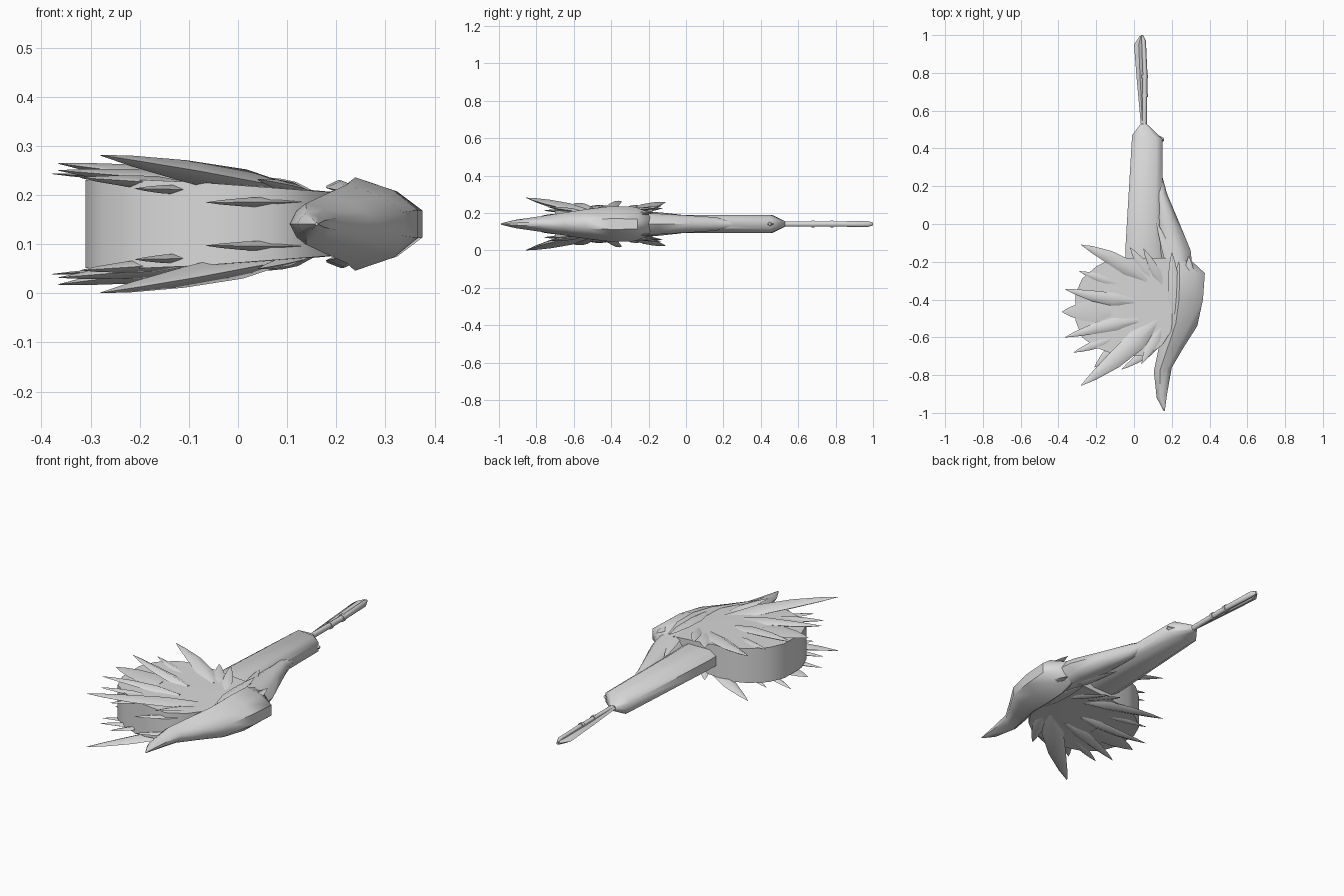
import bpy, bmesh, math
from mathutils import Vector

ZC = 0.141  # mid-plane of the weapon
grey = bpy.data.materials.new("light grey")
grey.diffuse_color = (0.7, 0.7, 0.7, 1)

ROUND = [(0, 0), (0.15, 0.7), (0.35, 1), (0.65, 1), (0.85, 0.7), (1, 0),
         (0.85, -0.7), (0.65, -1), (0.35, -1), (0.15, -0.7)]
GRIP = [(0, 0.5), (0.2, 1), (0.8, 1), (1, 0.5),
        (1, -0.5), (0.8, -1), (0.2, -1), (0, -0.5)]
BLADE = [(0, 0), (0.15, 0.65), (0.35, 1), (0.75, 0.72), (1, 0.3),
         (1, -0.3), (0.75, -0.72), (0.35, -1), (0.15, -0.65)]
DIAMOND = [(0, 0), (0.45, 1), (1, 0), (0.55, -1)]


def loft(name, profile, stations, angle=50):
    """Skin rings; station = left xy, right xy, centre z, half height."""
    bm = bmesh.new()
    rings = []
    for lx, ly, rx, ry, z, h in stations:
        rings.append([bm.verts.new((lx + (rx - lx) * t, ly + (ry - ly) * t, z + h * s))
                      for t, s in profile])
    n = len(profile)
    for a, b in zip(rings, rings[1:]):
        for i in range(n):
            j = (i + 1) % n
            bm.faces.new((a[i], a[j], b[j], b[i]))
    bm.faces.new(rings[0])
    bm.faces.new(rings[-1])
    finish(name, bm, angle)


def finish(name, bm, angle):
    bmesh.ops.recalc_face_normals(bm, faces=bm.faces)
    me = bpy.data.meshes.new(name)
    bm.to_mesh(me)
    bm.free()
    ob = bpy.data.objects.new(name, me)
    bpy.context.collection.objects.link(ob)
    me.materials.append(grey)
    bpy.ops.object.select_all(action='DESELECT')
    ob.select_set(True)
    bpy.context.view_layer.objects.active = ob
    bpy.ops.object.shade_smooth_by_angle(angle=math.radians(angle))


def spike(name, root, tip, width, height, bend=0.0):
    """Curved thorn on the upper side, mirrored to the lower side."""
    a, b = Vector(root), Vector(tip)
    side = Vector((-(b - a).y, (b - a).x, 0)).normalized()
    stations = []
    for t, k in ((0, 0.45), (0.3, 1), (0.6, 0.8), (0.85, 0.4), (1, 0.03)):
        c = a.lerp(b, t) + side * bend * math.sin(math.pi * t)
        l, r = c + side * width * k / 2, c - side * width * k / 2
        stations.append((l.x, l.y, r.x, r.y, c.z, height * k / 2))
    for suffix, flip in (("upper", False), ("lower", True)):
        st = [s[:4] + (2 * ZC - s[4], s[5]) if flip else s for s in stations]
        loft(f"{name}_{suffix}", DIAMOND, st, 70)


# hammer head: rounded plan outline, thinner toward the blade
plan = [(-0.31, -0.37), (-0.275, -0.29), (-0.20, -0.225), (-0.12, -0.185),
        (0.06, -0.18), (0.20, -0.18), (0.24, -0.35), (0.24, -0.50), (0.15, -0.64),
        (0.07, -0.70), (-0.08, -0.70), (-0.20, -0.655), (-0.275, -0.60), (-0.31, -0.51)]
bm = bmesh.new()
top, low = [], []
for x, y in plan:
    h = 0.09 - 0.026 * max(0, (x + 0.15) / 0.35)
    top.append(bm.verts.new((x, y, ZC + h)))
    low.append(bm.verts.new((x, y, ZC - h)))
for i in range(len(plan)):
    j = (i + 1) % len(plan)
    bm.faces.new((top[i], top[j], low[j], low[i]))
for ring, z in ((top, ZC + 0.086), (low, ZC - 0.086)):
    mid = bm.verts.new((-0.04, -0.44, z))
    for i in range(len(plan)):
        bm.faces.new((ring[i], ring[(i + 1) % len(plan)], mid))
finish("hammer_head", bm, 50)

# long beaked blade on the back of the head
loft("back_blade", BLADE, [
    (0.157, -0.99, 0.163, -0.99, ZC, 0.003),
    (0.12, -0.92, 0.175, -0.90, ZC, 0.022),
    (0.105, -0.78, 0.20, -0.76, ZC, 0.042),
    (0.13, -0.66, 0.265, -0.65, ZC, 0.060),
    (0.16, -0.52, 0.335, -0.54, ZC, 0.080),
    (0.17, -0.40, 0.365, -0.40, ZC, 0.095),
    (0.17, -0.28, 0.375, -0.26, ZC, 0.092),
    (0.20, -0.17, 0.31, -0.20, ZC, 0.055)])

# thick grip and the brace that sweeps back to the blade
loft("grip", GRIP, [
    (-0.045, -0.28, 0.15, -0.28, ZC, 0.050),
    (-0.045, -0.12, 0.15, -0.12, ZC, 0.049),
    (-0.01, 0.47, 0.15, 0.45, ZC, 0.047),
    (0.035, 0.53, 0.068, 0.53, ZC, 0.014)])
loft("brace", ROUND, [
    (0.11, 0.27, 0.145, 0.27, ZC, 0.012),
    (0.11, 0.16, 0.175, 0.16, ZC, 0.036),
    (0.11, 0.03, 0.23, 0.03, ZC, 0.045),
    (0.12, -0.14, 0.30, -0.14, ZC, 0.055),
    (0.15, -0.24, 0.31, -0.24, ZC, 0.065)])
loft("grip_stud", DIAMOND, [
    (0.13, 0.42, 0.13, 0.47, ZC, 0.022),
    (0.158, 0.44, 0.158, 0.455, ZC, 0.008)])

# thin rod with its flat fin and rings
loft("rod", ROUND, [
    (0.040, 0.51, 0.069, 0.51, ZC, 0.014),
    (0.045, 0.80, 0.071, 0.80, ZC, 0.014),
    (0.038, 0.97, 0.063, 0.97, ZC, 0.016),
    (0.038, 1.0, 0.048, 1.0, ZC, 0.008)])
loft("rod_fin", DIAMOND, [
    (0.036, 0.53, 0.055, 0.53, ZC, 0.008),
    (0.015, 0.76, 0.055, 0.76, ZC, 0.010),
    (0.0, 0.95, 0.055, 0.95, ZC, 0.016),
    (0.03, 0.995, 0.045, 0.995, ZC, 0.010)])
for i, y in enumerate((0.68, 0.78)):
    loft(f"rod_ring_{i + 1}", ROUND, [
        (0.038, y - 0.008, 0.075, y - 0.008, ZC, 0.018),
        (0.038, y + 0.008, 0.075, y + 0.008, ZC, 0.018)])

# thorns spreading over both flat sides of the head
spike("front_thorn", (0.13, -0.50, 0.200), (-0.28, -0.855, 0.281), 0.11, 0.055, 0.015)
spike("rear_thorn", (0.07, -0.30, 0.210), (-0.28, -0.11, 0.258), 0.085, 0.045, -0.015)
spike("left_rear_thorn", (0.0, -0.41, 0.220), (-0.365, -0.345, 0.264), 0.07, 0.04, 0.01)
spike("left_front_thorn", (0.02, -0.51, 0.218), (-0.365, -0.60, 0.25), 0.07, 0.04, -0.01)
spike("small_left_thorn", (-0.1, -0.60, 0.220), (-0.32, -0.68, 0.235), 0.05, 0.028)
spike("middle_thorn", (-0.12, -0.46, 0.228), (-0.38, -0.465, 0.243), 0.12, 0.014)
spike("small_rear_thorn", (-0.08, -0.32, 0.220), (-0.29, -0.25, 0.24), 0.045, 0.025)
spike("side_front_thorn", (0.13, -0.64, 0.186), (-0.065, -0.77, 0.185), 0.05, 0.022)
spike("inner_front_thorn", (0.14, -0.55, 0.205), (0.04, -0.74, 0.232), 0.06, 0.025)
spike("side_left_thorn", (-0.08, -0.62, 0.210), (-0.21, -0.76, 0.213), 0.05, 0.02)
spike("side_rear_thorn", (0.10, -0.30, 0.205), (-0.02, -0.125, 0.225), 0.06, 0.025)
spike("inner_rear_thorn", (0.15, -0.32, 0.205), (0.05, -0.13, 0.235), 0.05, 0.025)

# feather-like plates where brace, head and blade meet
spike("blade_plate", (0.22, -0.48, 0.210), (0.20, -0.15, 0.225), 0.07, 0.03)
spike("brace_plate", (0.25, -0.36, 0.205), (0.12, 0.01, 0.185), 0.06, 0.025)
spike("edge_plate", (0.30, -0.40, 0.185), (0.29, -0.17, 0.20), 0.07, 0.03)
